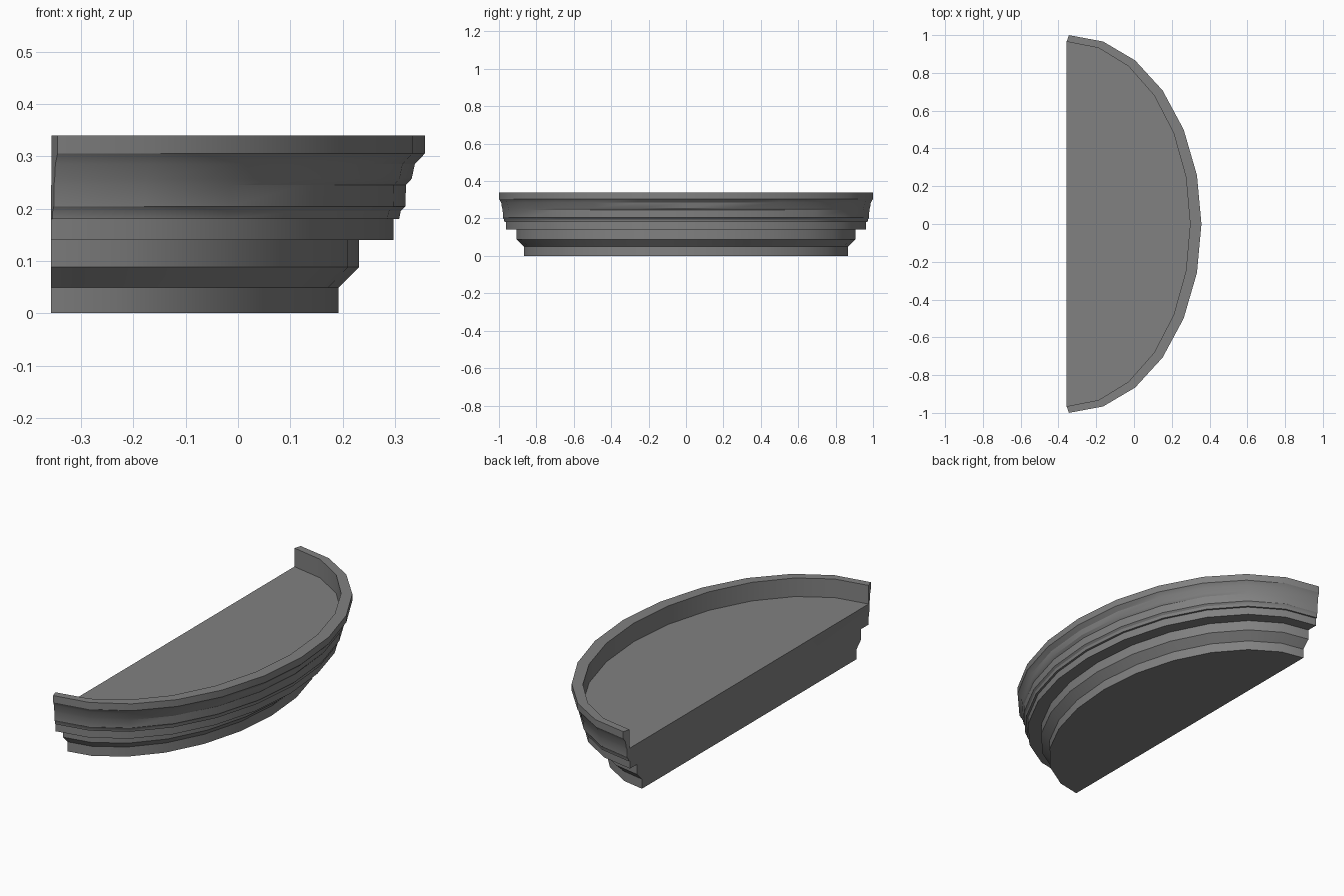
import bpy, bmesh, math

cube = bpy.data.objects.get("Cube")
if cube:
    bpy.data.objects.remove(cube, do_unlink=True)

# Plain grey stone
stone = bpy.data.materials.new("grey_stone")
stone.use_nodes = True
grey = (0.22, 0.22, 0.22, 1)
stone.diffuse_color = grey
stone.node_tree.nodes["Principled BSDF"].inputs["Base Color"].default_value = grey

BACK = -0.357
FLOOR = 0.245
STEPS = 12

# Moulding profile: height, front reach in x, half width in y
PROFILE = [
    (0, 0.12, 0.80), (0, 0.192, 0.872), (0.049, 0.192, 0.872),
    (0.088, 0.231, 0.909), (0.14, 0.231, 0.909),
    (0.14, 0.297, 0.963), (0.18, 0.297, 0.963),
    (0.18, 0.308, 0.971), (0.195, 0.311, 0.973), (0.204, 0.32, 0.979),
    (FLOOR, 0.321, 0.98), (0.257, 0.332, 0.984), (0.285, 0.338, 0.988),
    (0.305, 0.357, 1.0), (0.34, 0.357, 1.0),
    (0.34, 0.297, 0.965), (FLOOR, 0.297, 0.965), (FLOOR, 0.12, 0.80),
]


def half_ellipse(bm, z, reach, half):
    """One level of the balcony, running from -y round the front to +y."""
    centre = -0.345 - 0.34 * (1 - half)
    ring = []
    for i in range(STEPS + 1):
        t = math.pi * (i / STEPS - 0.5)
        ring.append(bm.verts.new((centre + (reach - centre) * math.cos(t),
                                  half * math.sin(t), z)))
    return ring


# Loft the levels into a solid: moulded face, rim, floor and underside
bm = bmesh.new()
rings = [half_ellipse(bm, *p) for p in PROFILE]
for low, high in zip(rings, rings[1:]):
    for i in range(STEPS):
        bm.faces.new((low[i], low[i + 1], high[i + 1], high[i]))
bm.faces.new(rings[0])
bm.faces.new(rings[-1])
for end in (0, -1):
    bm.faces.new([r[end] for r in rings])
bm.faces.new((rings[0][0], rings[0][-1], rings[-1][-1], rings[-1][0]))

# Slice off the back to leave one flat wall side
bmesh.ops.bisect_plane(bm, geom=bm.verts[:] + bm.edges[:] + bm.faces[:],
                       plane_co=(BACK, 0, 0), plane_no=(-1, 0, 0),
                       clear_outer=True)
bmesh.ops.holes_fill(bm, edges=[e for e in bm.edges if e.is_boundary], sides=0)
bmesh.ops.dissolve_limit(bm, angle_limit=0.002, verts=bm.verts[:], edges=bm.edges[:])
bmesh.ops.recalc_face_normals(bm, faces=bm.faces[:])

mesh = bpy.data.meshes.new("balcony_base")
bm.to_mesh(mesh)
bm.free()
mesh.materials.append(stone)
balcony = bpy.data.objects.new("balcony_base", mesh)
bpy.context.collection.objects.link(balcony)

# Smooth round the curve, crisp along the mouldings
bpy.ops.object.select_all(action="DESELECT")
balcony.select_set(True)
bpy.context.view_layer.objects.active = balcony
bpy.ops.object.shade_smooth_by_angle(angle=math.radians(30))
